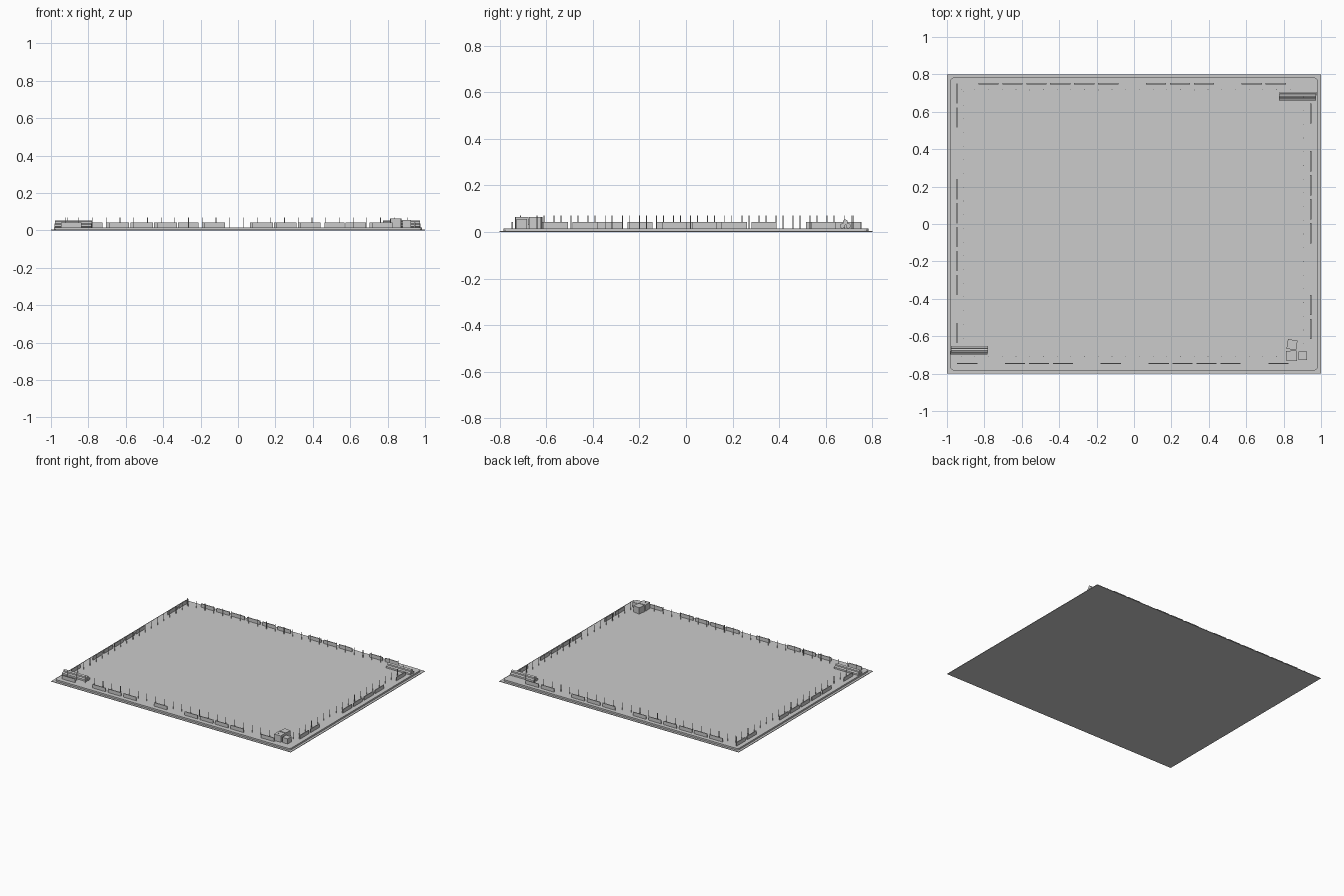
import bpy, bmesh, math
from mathutils import Matrix

if "Cube" in bpy.data.objects:
    bpy.data.objects.remove(bpy.data.objects["Cube"])

FLOOR = 0.016  # top of the slab


def finish(name, bm):
    me = bpy.data.meshes.new(name)
    bm.to_mesh(me)
    bm.free()
    ob = bpy.data.objects.new(name, me)
    bpy.context.collection.objects.link(ob)
    return ob


def add_box(bm, center, size, rot=0.0):
    m = (Matrix.Translation(center) @ Matrix.Rotation(rot, 4, 'Z')
         @ Matrix.Diagonal((*size, 1)))
    return bmesh.ops.create_cube(bm, size=1, matrix=m)['verts']


def add_rod(bm, matrix, r, length, sides=6):
    bmesh.ops.create_cone(bm, cap_ends=True, segments=sides, radius1=r,
                          radius2=r, depth=length, matrix=matrix)


# ground plate
bm = bmesh.new()
add_box(bm, (0, 0, 0.002), (2.0, 1.6, 0.004))
finish("ground_plate", bm)

# slab with rounded corners
bm = bmesh.new()
add_box(bm, (0, 0, 0.009), (1.965, 1.565, 0.014))
upright = [e for e in bm.edges
           if abs(e.verts[0].co.z - e.verts[1].co.z) > 0.005]
bmesh.ops.bevel(bm, geom=upright, offset=0.018, segments=3,
                profile=0.5, affect='EDGES')
finish("foundation_slab", bm)

# barrier panels: evenly pitched rows with some panels missing
PITCH, LENGTH, THICK, TOP = 0.128, 0.108, 0.006, 0.043
zc, h = (TOP + FLOOR) / 2, TOP - FLOOR


def panel_row(name, axis, fixed, start, step, slots):
    bm = bmesh.new()
    for k in slots:
        p = start + step * k
        if axis == 'x':
            add_box(bm, (p, fixed, zc), (LENGTH, THICK, h))
        else:
            add_box(bm, (fixed, p, zc), (THICK, LENGTH, h))
    finish(name, bm)


panel_row("back_panels", 'x', 0.75, -0.778, PITCH,
          (0, 1, 2, 3, 4, 5, 7, 8, 9, 11, 12))
panel_row("front_panels", 'x', -0.746, -0.892, PITCH,
          (0, 2, 3, 4, 6, 8, 9, 10, 11, 13))
panel_row("left_panels", 'y', -0.947, 0.698, -PITCH,
          (0, 1, 4, 5, 6, 7, 8, 10))
panel_row("right_panels", 'y', 0.945, 0.591, -PITCH,
          (0, 2, 3, 4, 5, 8, 9))


# thin upright rods just inside the panels
def rod_row(name, points):
    bm = bmesh.new()
    for x, y in points:
        add_rod(bm, Matrix.Translation((x, y, (0.07 + FLOOR) / 2)),
                0.002, 0.07 - FLOOR)
    finish(name, bm)


STEP = 0.0733
xs = [-0.924 + STEP * i for i in range(25)]
ys = [-0.64 + STEP * i for i in range(19)]
rod_row("front_rods", [(x, -0.71) for x in xs])
rod_row("back_rods", [(x, 0.717) for x in xs])
rod_row("left_rods", [(-0.912, y + 0.03) for y in ys])
rod_row("right_rods", [(0.908, y) for y in ys])


# stacks of three six-sided pipes
def pipe_stack(name, cx, cy):
    bm = bmesh.new()
    r, flat = 0.012, 0.0104
    for dx, dy, z in ((-0.001, -0.0125, FLOOR + flat),
                      (0.001, 0.0125, FLOOR + flat),
                      (0.0, 0.0, FLOOR + flat + 0.016)):
        m = (Matrix.Translation((cx + dx, cy + dy, z))
             @ Matrix.Rotation(math.pi / 2, 4, 'Y')
             @ Matrix.Rotation(math.pi / 2, 4, 'Z'))
        add_rod(bm, m, r, 0.198)
    finish(name, bm)


pipe_stack("pipe_stack_front", -0.88, -0.676)
pipe_stack("pipe_stack_back", 0.875, 0.684)

# crates in the front right corner
for i, (x, y, w, top, rot) in enumerate((
        (0.845, -0.645, 0.052, 0.064, -0.15),
        (0.842, -0.705, 0.055, 0.064, 0.04),
        (0.902, -0.705, 0.045, 0.055, 0.0))):
    bm = bmesh.new()
    add_box(bm, (x, y, (FLOOR + top) / 2), (w, w, top - FLOOR), rot)
    finish("crate_%d" % (i + 1), bm)
